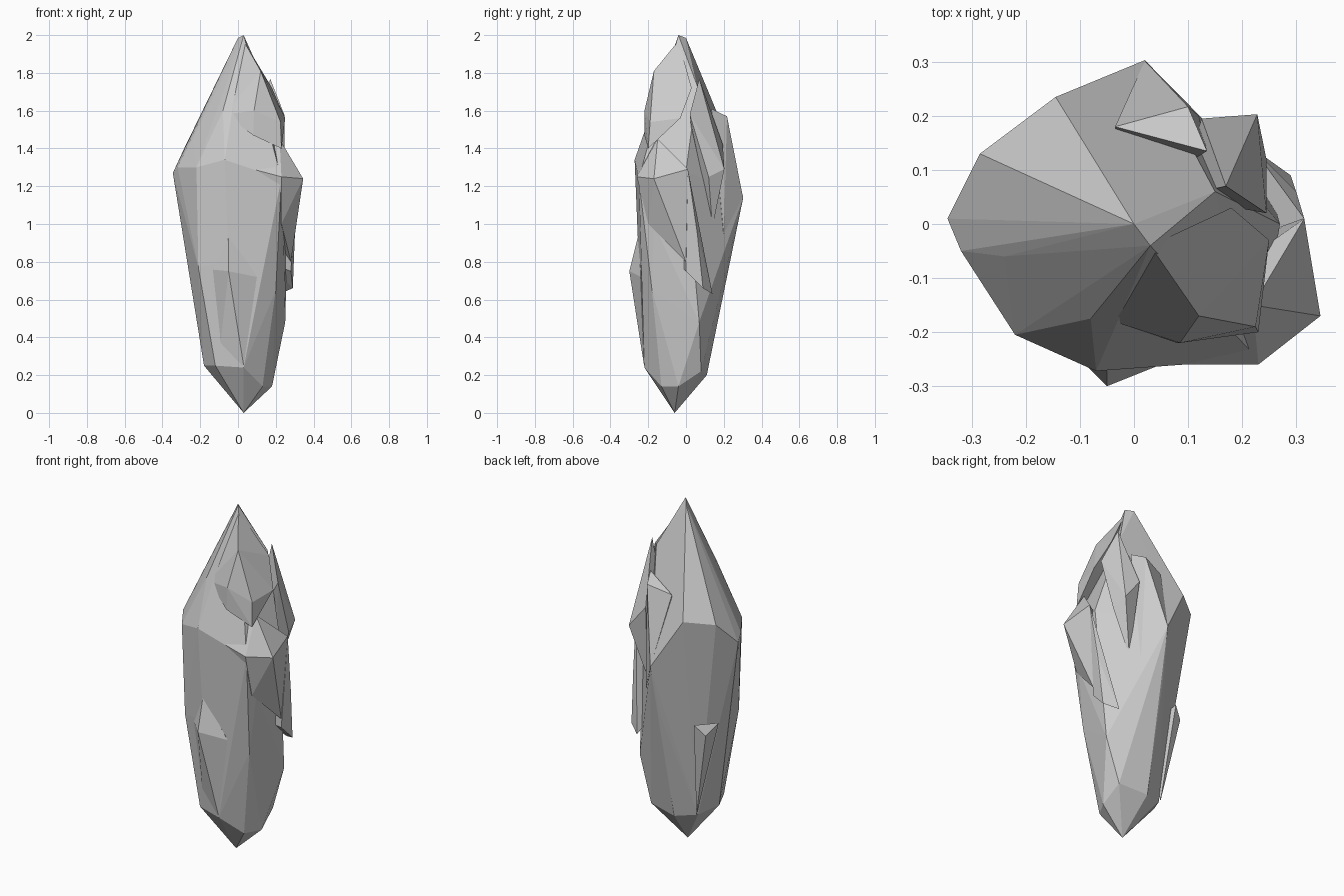
import bpy, bmesh


def hull(name, points):
    """Flat-faced convex crystal from its corner points."""
    bm = bmesh.new()
    for p in points:
        bm.verts.new(p)
    res = bmesh.ops.convex_hull(bm, input=bm.verts[:])
    loose = {v for v in res["geom_interior"] + res["geom_unused"]
             if isinstance(v, bmesh.types.BMVert)}
    bmesh.ops.delete(bm, geom=list(loose), context='VERTS')
    bmesh.ops.recalc_face_normals(bm, faces=bm.faces[:])
    mesh = bpy.data.meshes.new(name)
    bm.to_mesh(mesh)
    bm.free()
    ob = bpy.data.objects.new(name, mesh)
    bpy.context.collection.objects.link(ob)
    return ob


# main crystal: pointed tip, wide belt, waist, narrow foot, pointed base
tip = [(.03, -.04, 2), (0, 0, 1.985), (.15, .06, 1.73), (-.08, -.175, 1.6)]
belt = [(-.24, -.06, 1.45), (-.32, -.05, 1.3), (-.345, .01, 1.27),
        (-.285, .13, 1.4), (-.145, .235, 1.42), (-.04, .27, 1.23),
        (.02, .303, 1.14), (.27, .0, 1.28), (.24, -.17, 1.0),
        (.23, -.25, 1.24), (-.07, -.272, 1.34), (-.22, -.205, 1.3)]
waist = [(-.235, -.05, .78), (-.21, -.19, .77), (-.05, -.25, .8),
         (.2, -.18, .65), (.25, .07, .48), (0, .235, .83)]
foot = [(.18, -.04, .14), (.13, -.13, .14), (.03, -.22, .24),
        (-.12, -.18, .25), (-.18, -.05, .25), (-.12, .06, .22),
        (0, .11, .2), (.17, .08, .22), (.03, -.06, 0)]
crystal = hull("crystal", tip + belt + waist + foot)

# smaller shards growing out of the sides
shards = {
    "front_upper_shard": [(.12, -.17, 1.81), (.085, -.22, 1.6), (.225, -.19, 1.54),
                          (.03, -.04, 1.97), (-.07, -.17, 1.58), (.08, -.22, 1.47),
                          (.23, -.2, 1.4), (.25, -.03, 1.56), (.18, .03, 1.72)],
    "right_belt_shard": [(.345, -.17, 1.24), (.23, -.26, 1.25), (.23, -.2, 1.0),
                         (.315, .01, 1.29), (.28, 0, .8), (.22, -.15, 1.45),
                         (-.07, -.26, 1.33)],
    "front_low_shard": [(-.05, -.25, .95), (-.05, -.3, .75), (.1, -.24, .72),
                        (.03, -.222, .25), (-.1, -.18, .3), (-.15, -.2, .76),
                        (0, -.1, .7)],
    "back_right_shard": [(.17, .07, 1.77), (.228, .203, 1.29), (.125, .195, 1.42),
                         (.245, .12, 1.25), (.15, .14, .98),
                         (.245, .02, 1.58), (.08, .05, 1.3)],
    "right_shard": [(.315, .01, 1.29), (.29, .09, .66),
                    (.22, .14, .63), (.3, .06, .95), (.28, 0, .75),
                    (.15, -.05, .8)],
    "back_shard": [(-.035, .18, 1.53), (.1, .217, 1.57), (.135, .135, 1.61),
                   (.02, .302, 1.14), (.12, .2, .95), (0, .05, 1.2)],
    "left_shard": [(-.25, .055, .79), (-.16, .155, .79), (-.215, .125, .73),
                   (-.12, .075, .22), (-.1, 0, .7)],
}
for name, pts in shards.items():
    shard = hull(name, pts)
    mod = crystal.modifiers.new(name, 'BOOLEAN')
    mod.operation = 'UNION'
    mod.solver = 'EXACT'
    mod.object = shard
    bpy.context.view_layer.objects.active = crystal
    bpy.ops.object.modifier_apply(modifier=name)
    bpy.data.objects.remove(shard)
